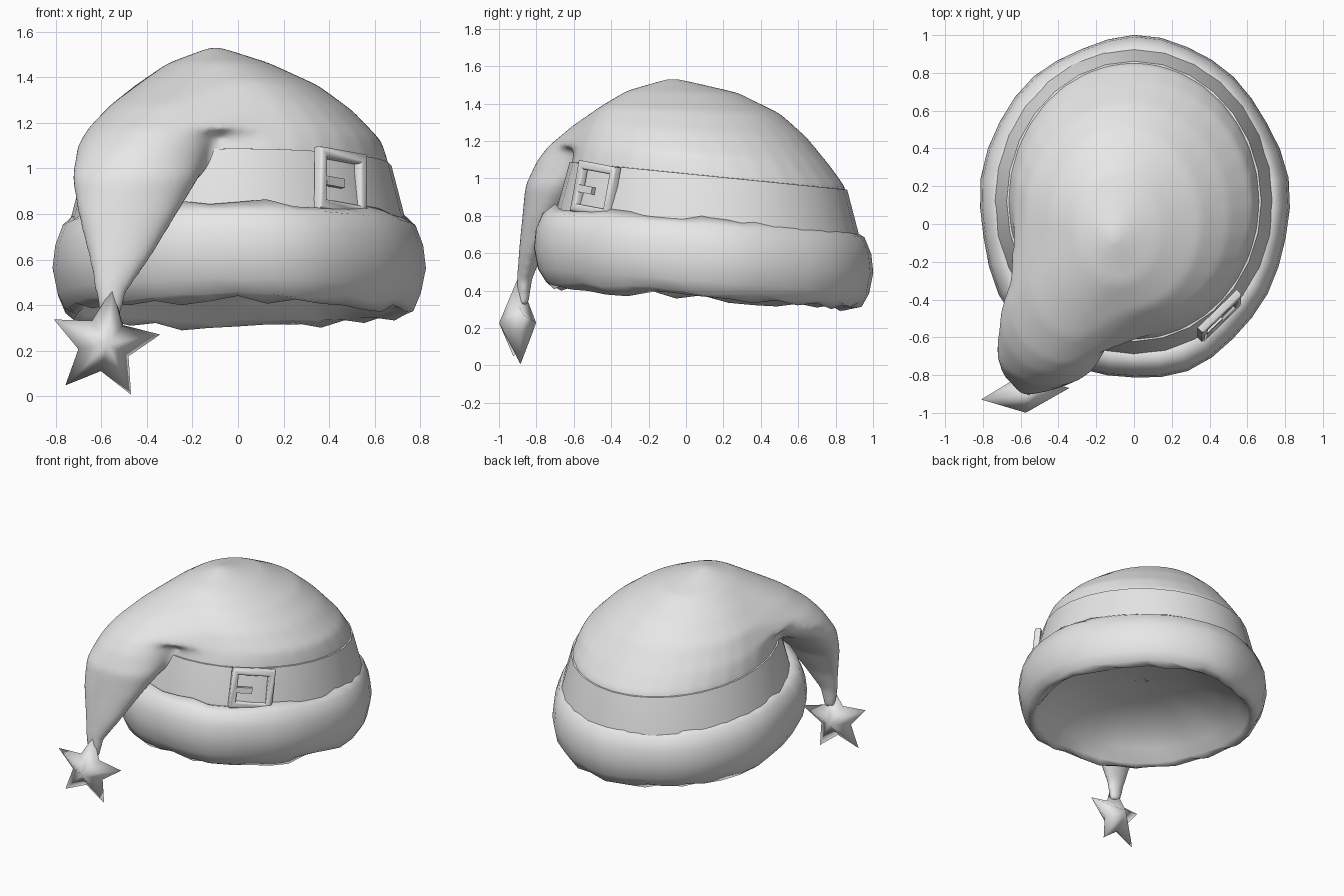
import bpy, bmesh, math, random
from mathutils import Matrix, Vector

random.seed(4)
if "Cube" in bpy.data.objects:
    bpy.data.objects.remove(bpy.data.objects["Cube"])

cloth = bpy.data.materials.new("pale grey")
cloth.use_nodes = True
cloth.diffuse_color = (0.8, 0.8, 0.8, 1)
cloth.node_tree.nodes["Principled BSDF"].inputs["Base Color"].default_value = (0.8, 0.8, 0.8, 1)


def finish(name, bm, angle=50):
    bmesh.ops.recalc_face_normals(bm, faces=bm.faces)
    mesh = bpy.data.meshes.new(name)
    bm.to_mesh(mesh)
    bm.free()
    obj = bpy.data.objects.new(name, mesh)
    bpy.context.collection.objects.link(obj)
    mesh.materials.append(cloth)
    bpy.ops.object.select_all(action='DESELECT')
    obj.select_set(True)
    bpy.context.view_layer.objects.active = obj
    bpy.ops.object.shade_smooth_by_angle(angle=math.radians(angle))
    return obj


def loft(bm, rings, count, capped=False, place=None):
    """Stack ellipses (cx, cy, z, rx, ry) into a tube; place moves each point."""
    loops = []
    for i, (cx, cy, z, rx, ry) in enumerate(rings):
        loop = []
        for k in range(count):
            a = math.tau * k / count
            p = Vector((cx + rx * math.cos(a), cy + ry * math.sin(a), z))
            loop.append(bm.verts.new(place(p, i, k) if place else p))
        loops.append(loop)
    for lo, hi in zip(loops, loops[1:]):
        for k in range(count):
            n = (k + 1) % count
            bm.faces.new((lo[k], lo[n], hi[n], hi[k]))
    if capped:
        bm.faces.new(loops[0])
        bm.faces.new(loops[-1])


def tilted(slope):
    return lambda p, i, k: p - Vector((0, 0, slope * (p.y - 0.1)))


# Crown and drooping tail, bridged by a hull and fused into one soft cloth surface
FLOOR, SLOPE = 0.9, 0.09
bm = bmesh.new()
crown_rings = [(0, .12, FLOOR, .68, .75), (0, .12, 1.02, .664, .734), (-.005, .09, 1.12, .636, .677),
               (-.035, .05, 1.25, .54, .595), (-.05, .02, 1.36, .405, .485),
               (-.085, -.02, 1.46, .225, .3), (-.1, -.07, 1.53, .03, .04)]
loft(bm, crown_rings, 32, True,
     lambda p, i, k: p - Vector((0, 0, SLOPE * (p.y - .1) * min(1, (6 - i) / 5))))
tail_rings = [(-.56, -.87, .32, .04, .035), (-.56, -.865, .45, .07, .04), (-.52, -.83, .6, .135, .065),
              (-.485, -.765, .8, .22, .11), (-.45, -.67, .96, .28, .19),
              (-.405, -.5, 1.09, .305, .3), (-.36, -.405, 1.17, .305, .335),
              (-.285, -.275, 1.28, .275, .335), (-.2, -.17, 1.38, .225, .275), (-.15, -.1, 1.46, .14, .19)]
loft(bm, tail_rings, 32, True)
shoulder = [bm.verts.new(v.co) for v in list(bm.verts) if v.co.z > 1.11]
bmesh.ops.convex_hull(bm, input=shoulder, use_existing_faces=False)
bmesh.ops.delete(bm, geom=[v for v in shoulder if not v.link_faces], context='VERTS')
crown = finish("crown_and_tail", bm, 180)
remesh = crown.modifiers.new("fuse", 'REMESH')
remesh.mode, remesh.voxel_size, remesh.use_smooth_shade = 'VOXEL', 0.018, True
soften = crown.modifiers.new("soften", 'SMOOTH')
soften.factor, soften.iterations = 0.5, 18
for name in ("fuse", "soften"):
    bpy.ops.object.modifier_apply(modifier=name)

# Remove the hidden floor of the crown
bm = bmesh.new()
bm.from_mesh(crown.data)
floor_faces = []
for f in bm.faces:
    c = f.calc_center_median()
    inside = (c.x / .66) ** 2 + ((c.y - .12) / .73) ** 2 < 1
    if inside and c.z < FLOOR - SLOPE * (c.y - .1) + .05 and f.normal.z < -.5:
        floor_faces.append(f)
bmesh.ops.delete(bm, geom=floor_faces, context='FACES')
bm.to_mesh(crown.data)
bm.free()

# Cloth band
bm = bmesh.new()
loft(bm, [(0, .12, .74, .742, .812), (0, .12, .78, .735, .805), (0, .12, 1.015, .674, .742),
          (0, .12, 1.018, .645, .715)], 28, place=tilted(.1))
finish("hat_band", bm, 40)

# Fluffy rolled brim with a ragged edge, closing into a shallow hollow underneath
RAGGED = {1: .018, 6: .016, 7: .022, 8: .012}


def ruffle(p, i, k):
    p = tilted(.075)(p, i, k)
    a = math.tau * k / 36
    swell = 1 + .008 * math.sin(5 * a + 1) + .006 * math.sin(9 * a)
    p.x *= swell
    p.y = .085 + (p.y - .085) * swell
    p.z += random.uniform(-1, 1) * RAGGED.get(i, .003)
    return p


bm = bmesh.new()
loft(bm, [(0, .085, z, rx, ry) for z, rx, ry in
          [(.77, .69, .76), (.79, .715, .795), (.75, .775, .86), (.66, .808, .897), (.56, .82, .907),
           (.45, .798, .885), (.385, .765, .845), (.36, .73, .8), (.38, .7, .77),
           (.46, .64, .7), (.56, .5, .55), (.63, .3, .33), (.65, .02, .02)]],
     36, place=ruffle)
bmesh.ops.holes_fill(bm, edges=[e for e in bm.edges if e.is_boundary and e.calc_length() < .02])
finish("fur_brim", bm, 100)

# Star hanging from the tail tip
bm = bmesh.new()
rim = []
for k in range(10):
    r = .25 if k % 2 == 0 else .118
    a = math.radians(82 + 36 * k)
    rim.append(bm.verts.new((r * math.cos(a), 0, r * math.sin(a))))
for y in (-.1, .1):
    tip = bm.verts.new((0, y, 0))
    for k in range(10):
        bm.faces.new((rim[k], rim[(k + 1) % 10], tip))
bm.transform(Matrix.Translation((-.586, -.9, .227)) @ Matrix.Rotation(.13, 4, 'Z'))
finish("star", bm, 130)

# Square buckle on the band: frame and pin
out = Vector((.69, -.69, .12)).normalized()
side = Vector((.69, .69, -.13))
side = (side - out * side.dot(out)).normalized()
up = out.cross(side)
place = Matrix((side, up, out)).transposed().to_4x4()
place.translation = (.457, -.49, .942)

bm = bmesh.new()
loops = []
for inset, depth in [(.044, -.025), (.044, .008), (.034, .018), (.01, .018), (0, .008), (0, -.025)]:
    loops.append([bm.verts.new((x * (.146 - inset), y * (.138 - inset), depth))
                  for x, y in [(-1, -1), (1, -1), (1, 1), (-1, 1)]])
for lo, hi in zip(loops, loops[1:] + loops[:1]):
    for k in range(4):
        n = (k + 1) % 4
        bm.faces.new((lo[k], lo[n], hi[n], hi[k]))
bmesh.ops.create_cube(bm, size=1, matrix=Matrix.Translation((-.055, -.01, .005))
                      @ Matrix.Diagonal((.11, .04, .026, 1)))
bm.transform(place)
finish("buckle", bm, 50)
